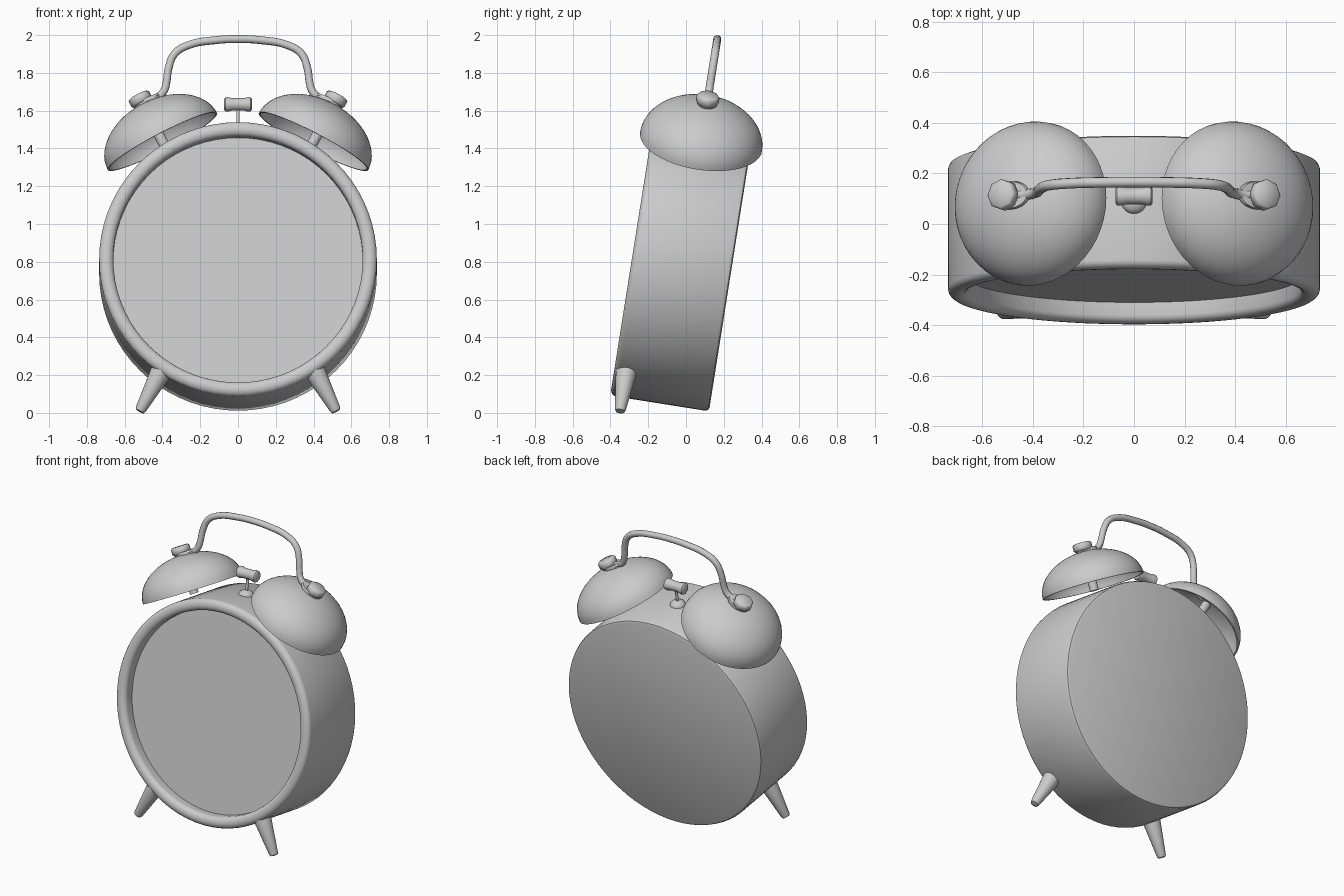
import bpy, bmesh
from math import radians, sin, cos, pi
from mathutils import Matrix, Vector

if "Cube" in bpy.data.objects:
    bpy.data.objects.remove(bpy.data.objects["Cube"])

# The whole clock leans back; parts are built in a frame centred on the case
LEAN = Matrix.Translation((0, -0.025, 0.776)) @ Matrix.Rotation(radians(-9), 4, 'X')


def finish(obj, angle=40):
    bpy.ops.object.select_all(action='DESELECT')
    obj.select_set(True)
    bpy.context.view_layer.objects.active = obj
    bpy.ops.object.shade_smooth_by_angle(angle=radians(angle))
    return obj


def lathe(name, profile, origin=(0, 0, 0), axis=(0, 0, 1), steps=32, scale=(1, 1, 1), angle=40):
    """Spin (radius, height) points about an axis in the leaning frame."""
    bm = bmesh.new()
    vs = [bm.verts.new((r, 0, h)) for r, h in profile]
    es = [bm.edges.new(p) for p in zip(vs, vs[1:])]
    bmesh.ops.spin(bm, geom=vs + es, cent=(0, 0, 0), axis=(0, 0, 1),
                   angle=2 * pi, steps=steps, use_merge=False)
    bmesh.ops.remove_doubles(bm, verts=bm.verts, dist=1e-4)
    bmesh.ops.recalc_face_normals(bm, faces=bm.faces)
    turn = Vector((0, 0, 1)).rotation_difference(Vector(axis)).to_matrix().to_4x4()
    bm.transform(LEAN @ Matrix.Translation(origin) @ turn @ Matrix.Diagonal((*scale, 1)))
    mesh = bpy.data.meshes.new(name)
    bm.to_mesh(mesh)
    bm.free()
    obj = bpy.data.objects.new(name, mesh)
    bpy.context.collection.objects.link(obj)
    return finish(obj, angle)


# Case with rounded bezel and recessed dial
bezel = [(0.6975 + 0.0375 * cos(radians(a)), 0.235 + 0.03 * sin(radians(a)))
         for a in range(0, 181, 20)]
lathe("clock_case", [(0, -0.265), (0.715, -0.265), (0.729, -0.259), (0.735, -0.245)]
      + bezel + [(0.66, 0.184), (0, 0.184)], axis=(0, -1, 0), steps=72)

# Carry handle
half = [(0.12, 1.212), (0.26, 1.186), (0.335, 1.14), (0.368, 1.06), (0.378, 0.99),
        (0.39, 0.945), (0.42, 0.91), (0.47, 0.89)]
path = [(-x, z) for x, z in reversed(half)] + [(0, 1.218)] + half
curve = bpy.data.curves.new("handle", 'CURVE')
curve.dimensions = '3D'
curve.bevel_depth = 0.021
curve.bevel_resolution = 3
curve.resolution_u = 6
curve.use_fill_caps = True
spline = curve.splines.new('BEZIER')
spline.bezier_points.add(len(path) - 1)
for p, (x, z) in zip(spline.bezier_points, path):
    p.co = (x, 0, z)
    p.handle_left_type = p.handle_right_type = 'AUTO'
handle = bpy.data.objects.new("handle", curve)
handle.matrix_world = LEAN
bpy.context.collection.objects.link(handle)
bpy.context.view_layer.objects.active = handle
handle.select_set(True)
bpy.ops.object.convert(target='MESH')
finish(bpy.context.view_layer.objects.active)

# Hollow bell shell: outer dome then inner dome
R, H, T = 0.327, 0.225, 0.01
arc = [radians(a) for a in range(0, 91, 6)]
dome = [(R * cos(a), H * sin(a)) for a in reversed(arc)]
dome += [((R - T) * cos(a), (H - T) * sin(a)) for a in arc]

for side, s in (("left", -1), ("right", 1)):
    axis = Vector((s * sin(radians(27.3)), 0, cos(radians(27.3))))
    centre = Vector((s * 0.40, 0, 0.669))
    lathe(side + "_bell", dome, centre, axis, steps=48)
    lathe(side + "_bell_post", [(0, -0.03), (0.028, -0.03), (0.028, 0.22), (0, 0.22)],
          centre, axis, steps=16)
    # Handle tab and the eight-sided nut above it
    inward = Vector((-axis.z, 0, axis.x * 1.0)) if s > 0 else Vector((axis.z, 0, -axis.x))
    lathe(side + "_handle_tab", [(0, -0.012), (0.052, -0.012), (0.056, 0), (0.052, 0.012), (0, 0.012)],
          centre + axis * 0.228 + inward * 0.025, axis, scale=(1.4, 1, 1))
    lathe(side + "_nut", [(0, -0.025), (0.052, -0.025), (0.061, -0.016), (0.061, 0.016),
                          (0.052, 0.025), (0, 0.025)],
          centre + axis * 0.255, axis, steps=8, angle=50)
    # Tapered foot
    down = Vector((s * sin(radians(28)), 0, -cos(radians(28))))
    tip = Vector((s * 0.522, -0.2, -0.812))
    lathe(side + "_foot", [(0, 0), (0.057, 0), (0.029, 0.235), (0.024, 0.246), (0, 0.25)],
          tip - down * 0.25, down, steps=24)

# Hammer between the bells
lathe("hammer_base", [(0, -0.02), (0.05, -0.02), (0.05, 0.005), (0.042, 0.02), (0.022, 0.032), (0, 0.035)],
      (0, 0, 0.73), steps=24)
lathe("hammer_stem", [(0, 0), (0.009, 0), (0.009, 0.13), (0, 0.13)], (0, 0, 0.74), steps=12)
head = [(0, 0.074), (0.028, 0.074), (0.037, 0.067), (0.039, 0.055), (0.033, 0.03)]
lathe("hammer_head", head + [(r, -h) for r, h in reversed(head)], (0, 0, 0.868), (1, 0, 0), steps=24)
